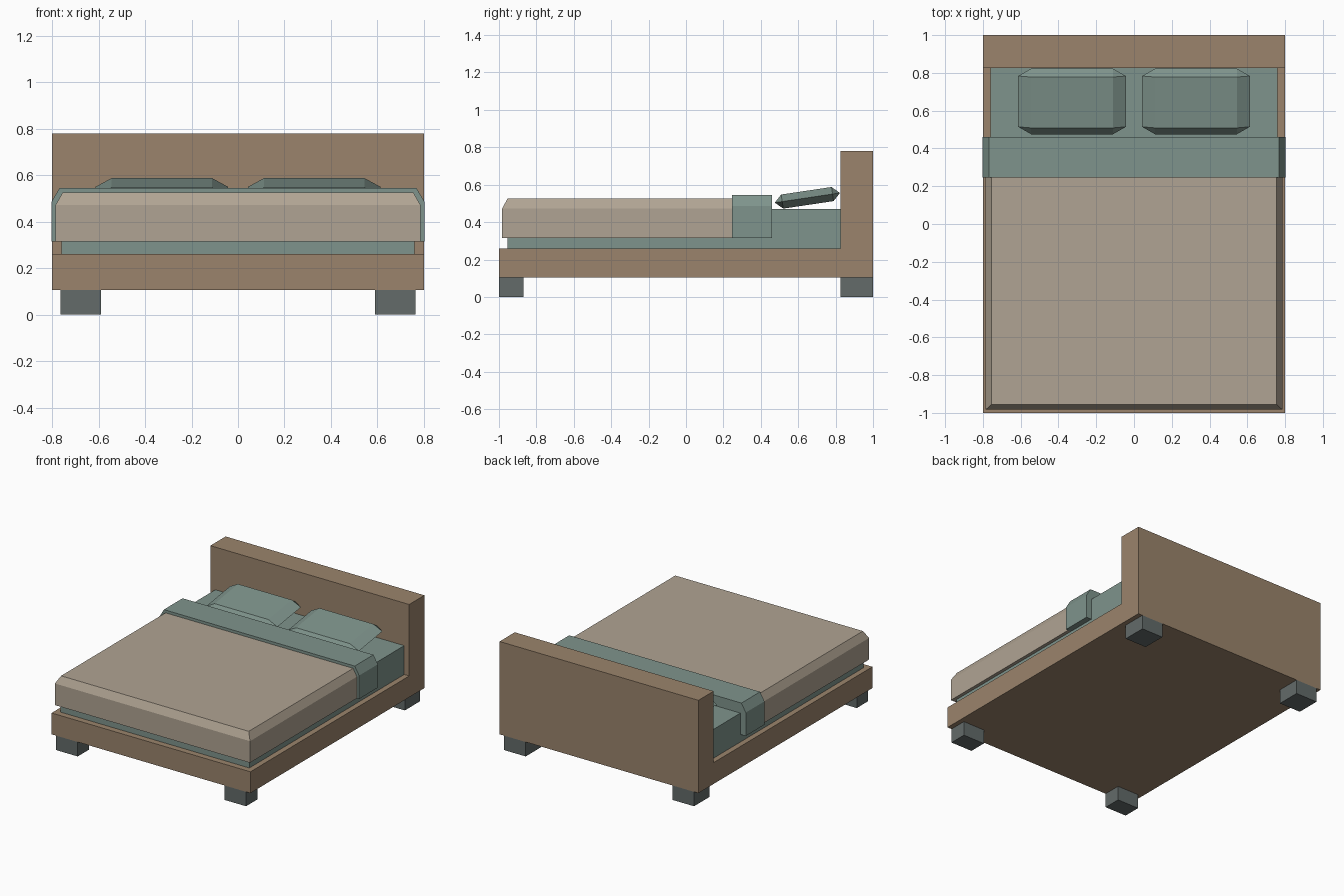
import bpy, bmesh
from math import radians
from mathutils import Matrix

if "Cube" in bpy.data.objects:
    bpy.data.objects.remove(bpy.data.objects["Cube"])


def mat(name, rgb):
    m = bpy.data.materials.new(name)
    m.diffuse_color = (*rgb, 1)
    m.use_nodes = True
    m.node_tree.nodes["Principled BSDF"].inputs["Base Color"].default_value = m.diffuse_color
    return m


WOOD = mat("wood", (0.328, 0.231, 0.15))
SHEET = mat("sheet", (0.212, 0.296, 0.262))
BLANKET = mat("blanket", (0.434, 0.371, 0.292))
FOOT = mat("foot", (0.125, 0.147, 0.144))


def add(name, bm, material):
    bmesh.ops.recalc_face_normals(bm, faces=bm.faces)
    me = bpy.data.meshes.new(name)
    bm.to_mesh(me)
    bm.free()
    me.materials.append(material)
    ob = bpy.data.objects.new(name, me)
    bpy.context.collection.objects.link(ob)
    return ob


def rect(x0, x1, y0, y1, z):
    return [(x0, y0, z), (x1, y0, z), (x1, y1, z), (x0, y1, z)]


def loft(name, rings, material):
    """Skin a stack of equal-length rings and cap both ends."""
    bm = bmesh.new()
    vs = [[bm.verts.new(p) for p in r] for r in rings]
    n = len(vs[0])
    for a, b in zip(vs, vs[1:]):
        for i in range(n):
            bm.faces.new((a[i], a[(i + 1) % n], b[(i + 1) % n], b[i]))
    bm.faces.new(vs[0])
    bm.faces.new(vs[-1])
    return add(name, bm, material)


def box(name, x0, x1, y0, y1, z0, z1, material):
    return loft(name, [rect(x0, x1, y0, y1, z) for z in (z0, z1)], material)


# Bed base and headboard: one L-shaped side profile across the width
side = [(-1, 0.105), (1, 0.105), (1, 0.78), (0.825, 0.78), (0.825, 0.26), (-1, 0.26)]
loft("frame", [[(x, y, z) for y, z in side] for x in (-0.8, 0.8)], WOOD)

# Four block feet
for sx, lr in ((-1, "left"), (1, "right")):
    for y0, y1, fb in ((-1, -0.87, "front"), (0.825, 1, "back")):
        xs = sorted((sx * 0.59, sx * 0.765))
        box(f"{fb}_{lr}_foot", *xs, y0, y1, 0, 0.105, FOOT)

# Mattress
box("mattress", -0.76, 0.76, -0.955, 0.825, 0.26, 0.47, SHEET)

# Blanket with chamfered sides and foot end
loft("blanket", [rect(-0.785, 0.785, -0.983, 0.245, 0.315),
                 rect(-0.785, 0.785, -0.983, 0.245, 0.472),
                 rect(-0.755, 0.755, -0.955, 0.245, 0.525)], BLANKET)

# Folded-over sheet band
loft("sheet_fold", [rect(-0.803, 0.803, 0.245, 0.46, 0.315),
                    rect(-0.803, 0.803, 0.245, 0.46, 0.485),
                    rect(-0.768, 0.768, 0.245, 0.46, 0.545)], SHEET)

# Pillows: hull of a top/bottom panel and a cut-corner rim, tilted to the headboard
for sx, lr in ((-1, "left"), (1, "right")):
    hx, ix, hy, iy, hz = 0.285, 0.216, 0.176, 0.136, 0.038
    pts = rect(-ix, ix, -iy, iy, hz) + rect(-ix, ix, -iy, iy, -hz)
    pts += rect(-hx, hx, -iy, iy, 0) + rect(-ix, ix, -hy, hy, 0)
    bm = bmesh.new()
    for p in pts:
        bm.verts.new(p)
    bmesh.ops.convex_hull(bm, input=bm.verts)
    bmesh.ops.dissolve_limit(bm, angle_limit=radians(1), verts=bm.verts, edges=bm.edges)
    bm.transform(Matrix.Translation((sx * 0.328, 0.649, 0.53)) @ Matrix.Rotation(radians(8.5), 4, 'X'))
    add(f"{lr}_pillow", bm, SHEET)
